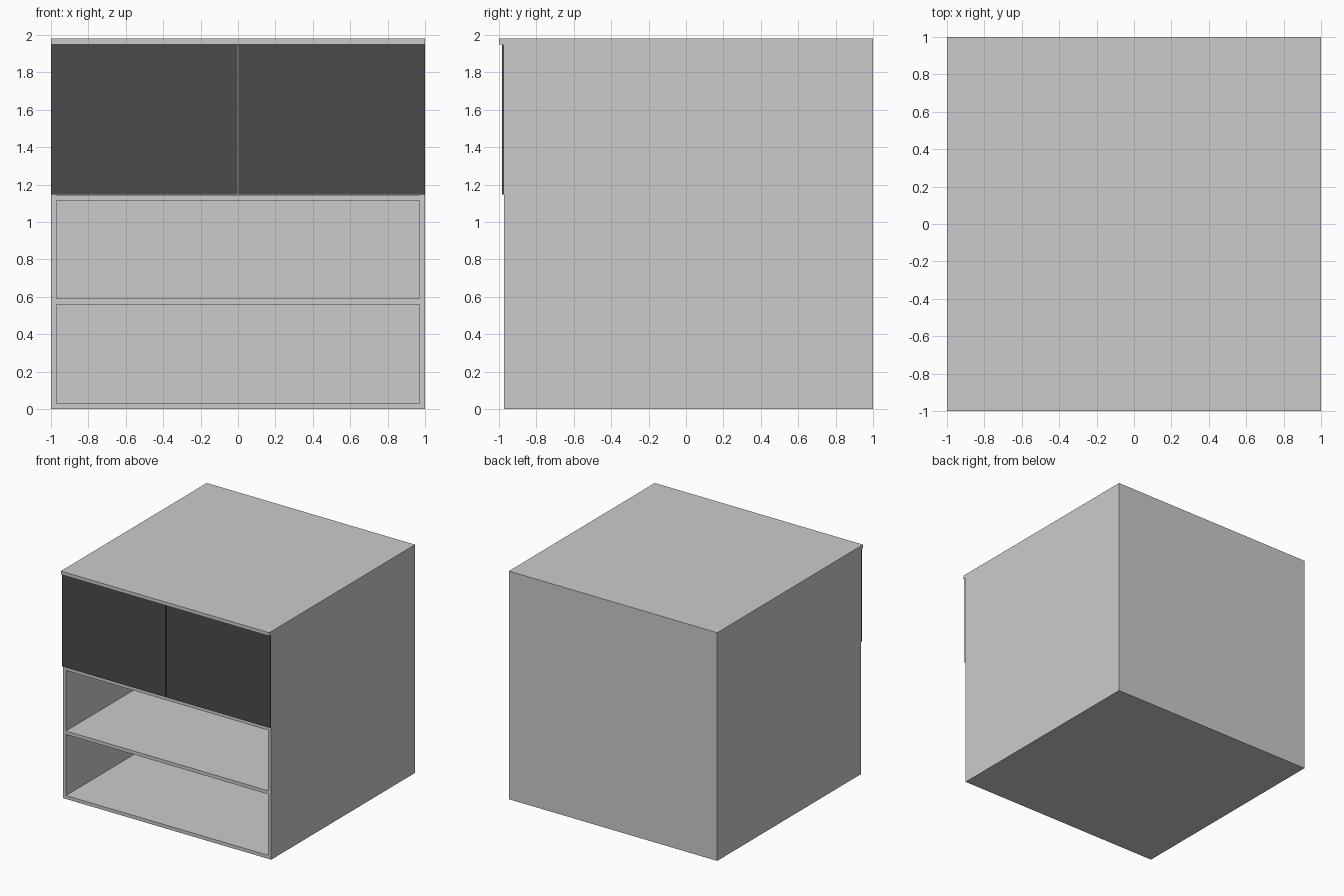
import bpy
import bmesh
from mathutils import Vector

if "Cube" in bpy.data.objects:
    bpy.data.objects.remove(bpy.data.objects["Cube"])

T = 0.03             # board thickness
FRONT = -0.973       # front edge of the carcass
TOP = 1.98


def box(name, lo, hi, mat=None):
    """Axis-aligned board between two corners."""
    lo, hi = Vector(lo), Vector(hi)
    bm = bmesh.new()
    bmesh.ops.create_cube(bm, size=1)
    for v in bm.verts:
        v.co = Vector(a * b for a, b in zip(v.co, hi - lo)) + (lo + hi) / 2
    mesh = bpy.data.meshes.new(name)
    bm.to_mesh(mesh)
    bm.free()
    obj = bpy.data.objects.new(name, mesh)
    bpy.context.collection.objects.link(obj)
    if mat:
        mesh.materials.append(mat)
    return obj


dark = bpy.data.materials.new("dark_door")
dark.diffuse_color = (0.07, 0.07, 0.07, 1)
dark.use_nodes = True
dark.node_tree.nodes["Principled BSDF"].inputs["Base Color"].default_value = dark.diffuse_color

# Top overhangs the doors at the front
box("top_panel", (-1, -1, TOP - T), (1, 1, TOP))

# Side panels and back
box("left_side", (-1, FRONT, 0), (-1 + T, 1, TOP - T))
box("right_side", (1 - T, FRONT, 0), (1, 1, TOP - T))
box("back_panel", (-1 + T, 1 - T, 0), (1 - T, 1, TOP - T))

# Bottom board, open shelf, and the shelf under the door compartment
for name, z in (("bottom_panel", 0), ("open_shelf", 0.56), ("upper_shelf", 1.115)):
    box(name, (-1 + T, FRONT, z), (1 - T, 1 - T, z + T))

# Pair of thin dark doors with a narrow gap between them
gap = 0.004
box("left_door", (-1, -0.985, 1.147), (-gap, FRONT, TOP - T), dark)
box("right_door", (gap, -0.985, 1.147), (1, FRONT, TOP - T), dark)
